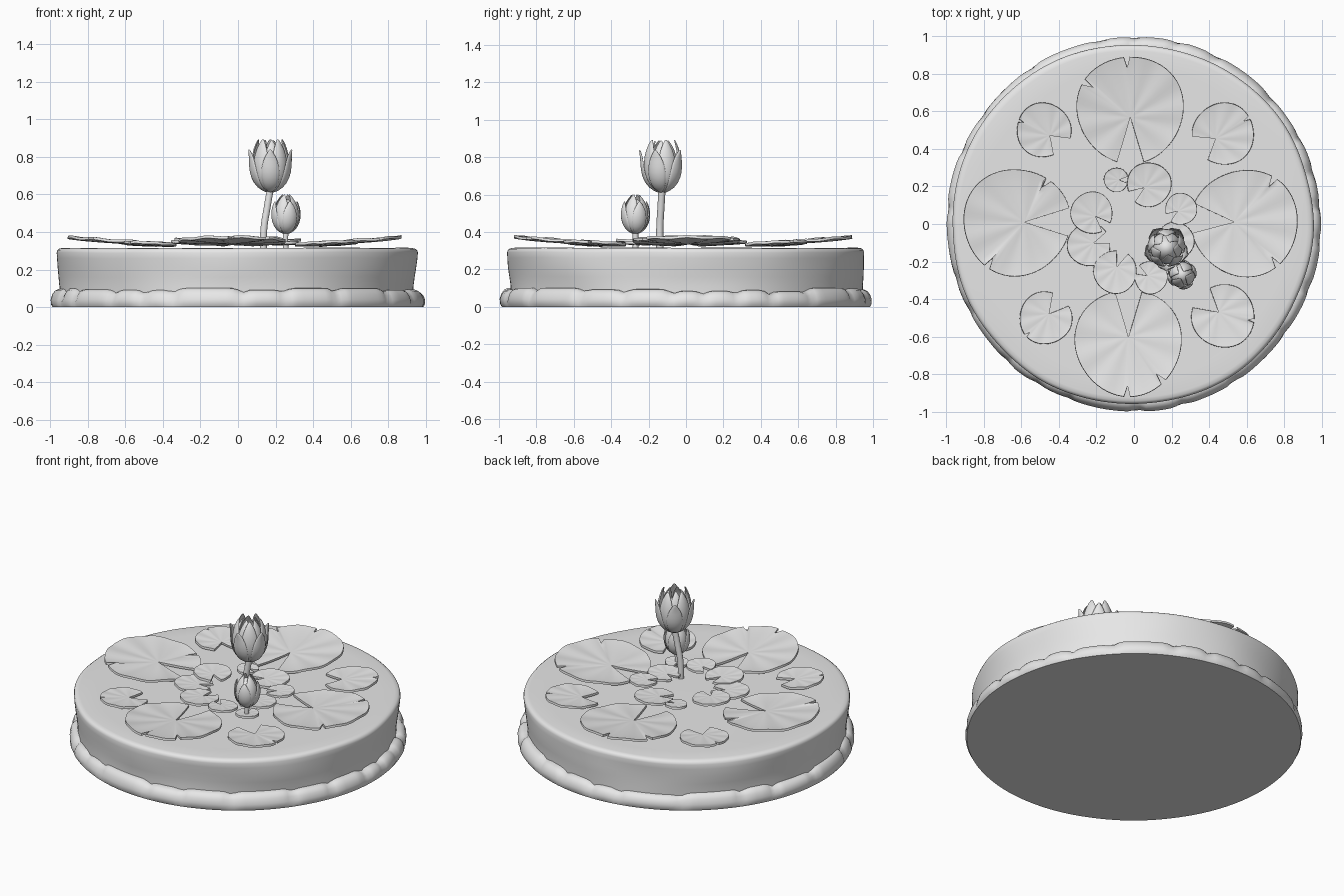
import bpy, bmesh, math, random
from mathutils import Vector, noise

if "Cube" in bpy.data.objects:
    bpy.data.objects.remove(bpy.data.objects["Cube"])

random.seed(4)
TAU = 2 * math.pi
TOP = 0.315  # height of the water surface

grey = bpy.data.materials.new("plain grey")
grey.diffuse_color = (0.8, 0.8, 0.8, 1)
grey.use_nodes = True
grey.node_tree.nodes["Principled BSDF"].inputs["Base Color"].default_value = grey.diffuse_color


def finish(name, bm, mods=(), angle=40):
    """Turn a bmesh into a shaded object and apply its modifiers."""
    bmesh.ops.remove_doubles(bm, verts=bm.verts[:], dist=1e-5)
    bmesh.ops.recalc_face_normals(bm, faces=bm.faces[:])
    me = bpy.data.meshes.new(name)
    bm.to_mesh(me)
    bm.free()
    ob = bpy.data.objects.new(name, me)
    bpy.context.collection.objects.link(ob)
    me.materials.append(grey)
    bpy.ops.object.select_all(action='DESELECT')
    ob.select_set(True)
    bpy.context.view_layer.objects.active = ob
    for kind, settings in mods:
        m = ob.modifiers.new(kind.title(), kind)
        for k, v in settings.items():
            setattr(m, k, v)
        bpy.ops.object.modifier_apply(modifier=m.name)
    bpy.ops.object.shade_smooth_by_angle(angle=math.radians(angle))
    return ob


def grid_faces(bm, rows, closed=False):
    n = len(rows[0])
    for a, b in zip(rows, rows[1:]):
        for i in range(n if closed else n - 1):
            j = (i + 1) % n
            bm.faces.new((a[i], a[j], b[j], b[i]))


def lathe(name, profile, shape, bottom=False, top=False, n=192):
    """Revolve a profile; shape(r, z, angle) returns the uneven point."""
    bm = bmesh.new()
    rows = [[bm.verts.new(shape(r, z, TAU * i / n)) for i in range(n)] for r, z in profile]
    grid_faces(bm, rows, True)
    if bottom:
        bm.faces.new(rows[0])
    if top:
        bm.faces.new(rows[-1])
    return finish(name, bm, angle=50)


# stone rim: long rounded stones separated by shallow grooves
seams, a = [], 0.1
while a < TAU:
    seams.append((a, random.uniform(-0.012, 0.01)))
    a += random.uniform(0.16, 0.42)


def rim_shape(r, z, ang):
    d = min(abs((ang - s + math.pi) % TAU - math.pi) for s, _ in seams)
    lift = [h for s, h in seams if s <= ang]
    lift = lift[-1] if lift else seams[-1][1]
    groove = math.exp(-(d / 0.03) ** 2)
    wob = noise.noise(Vector((3 * math.cos(ang), 3 * math.sin(ang), z * 8)))
    k = min(z / 0.04, 1)
    r += -0.014 * groove * k + 0.008 * wob * (0.3 + 0.7 * k)
    z = z + (lift - 0.014 * groove) * max(0, z - 0.03) / 0.06
    return (r * math.cos(ang), r * math.sin(ang), z)


lathe("stone_rim", [(0.985, 0), (0.994, 0.015), (0.995, 0.04), (0.986, 0.066),
                    (0.972, 0.084), (0.955, 0.092), (0.925, 0.093)], rim_shape, bottom=True)


# pond drum: gently uneven wall with a rounded top edge
def drum_shape(r, z, ang):
    c, s = math.cos(ang), math.sin(ang)
    wob = noise.noise(Vector((2.2 * c + 5, 2.2 * s, z * 5)))
    edge = min(max((r - 0.85) / 0.1, 0), 1)
    r += 0.01 * wob * edge
    z += 0.006 * edge * noise.noise(Vector((2 * c, 2 * s + 9, 0)))
    return (r * c - 0.008, r * s, z)


lathe("pond_drum", [(0.942, 0.03), (0.943, 0.11), (0.948, 0.16), (0.953, 0.21), (0.957, 0.26),
                    (0.959, 0.29), (0.955, 0.304), (0.944, 0.312), (0.925, TOP), (0.83, TOP)],
      drum_shape, top=True)


def lily_pad(name, x, y, r, notch, half, nicks=(), tilt=0.07, z0=0.318, depth=0.9):
    """Round leaf with a wedge notch, small rim nicks and faint veins."""
    angs = [(notch + half + (TAU - 2 * half) * i / 56, 1.0) for i in range(57)]
    for k in nicks:
        k = notch + (k - notch) % TAU
        angs = [p for p in angs if abs(p[0] - k) > 0.075]
        angs += [(k - 0.06, 1.0), (k, 0.8), (k + 0.05, 1.0)]
    angs.sort()
    out = Vector((x, y)).normalized()
    tip = Vector((math.cos(notch), math.sin(notch))) * r * (1 - depth)
    bm = bmesh.new()
    rows = []
    for f in (0.0, 0.25, 0.5, 0.75, 0.92, 1.0):
        row = []
        for ang, k in angs:
            wave = 1 + 0.02 * math.sin(3 * ang + x * 9)
            end = Vector((math.cos(ang), math.sin(ang))) * r * k * wave
            p = tip.lerp(end, f)
            z = z0 + tilt * (p.dot(out) + r) + r * 0.012 * f * math.cos(9 * ang)
            z += r * 0.03 * (f ** 4)
            row.append(bm.verts.new((x + p.x, y + p.y, z)))
        rows.append(row)
    grid_faces(bm, rows)
    bmesh.ops.remove_doubles(bm, verts=bm.verts[:], dist=1e-5)
    bmesh.ops.recalc_face_normals(bm, faces=bm.faces[:])
    if sum(f.normal.z for f in bm.faces) < 0:
        bmesh.ops.reverse_faces(bm, faces=bm.faces[:])
    finish(name, bm, [('SOLIDIFY', dict(thickness=0.014, offset=1))])


D = math.radians
# four large pads, notches facing the middle
lily_pad("large_pad_back", -0.02, 0.61, 0.285, D(-90), 0.25, (D(94), D(150)), depth=0.85)
lily_pad("large_pad_front", -0.03, -0.63, 0.285, D(90), 0.26, (D(-91), D(-48)), depth=0.9)
lily_pad("large_pad_left", -0.625, 0.01, 0.285, D(0), 0.26, (D(53), D(-123)), depth=0.85)
lily_pad("large_pad_right", 0.59, 0.005, 0.285, D(175), 0.28, (D(57), D(-52)), depth=0.8)
# four medium pads between them
lily_pad("medium_pad_back_left", -0.48, 0.50, 0.145, D(-43), 0.45, (D(160),), 0.06, depth=0.7)
lily_pad("medium_pad_back_right", 0.475, 0.48, 0.165, D(212), 0.47, (D(32),), 0.06, depth=0.7)
lily_pad("medium_pad_front_right", 0.475, -0.49, 0.168, D(140), 0.42, (D(-8),), 0.06, depth=0.8)
lily_pad("medium_pad_front_left", -0.47, -0.50, 0.14, D(51), 0.4, (D(222),), 0.06, depth=0.8)
# overlapping small pads around the middle
small = [(-0.095, 0.235, 0.065, 0, 0.335), (0.08, 0.21, 0.118, 215, 0.325),
         (-0.225, 0.06, 0.112, -45, 0.34), (-0.24, -0.11, 0.115, 20, 0.327),
         (-0.10, -0.255, 0.115, 70, 0.332), (0.09, -0.285, 0.088, 150, 0.338),
         (0.25, 0.08, 0.085, 215, 0.34), (0.22, -0.09, 0.10, 170, 0.328),
         (0.25, -0.26, 0.07, 120, 0.327)]
for i, (x, y, r, d, z) in enumerate(small):
    lily_pad(f"small_pad_{i + 1}", x, y, r, D(d), 0.28, (), 0.05, z, 0.75)


def stem(name, points, radius):
    cu = bpy.data.curves.new(name, 'CURVE')
    cu.dimensions = '3D'
    cu.bevel_depth = radius
    cu.bevel_resolution = 3
    cu.use_fill_caps = True
    sp = cu.splines.new('BEZIER')
    sp.bezier_points.add(len(points) - 1)
    for b, p in zip(sp.bezier_points, points):
        b.co = p
        b.handle_left_type = b.handle_right_type = 'AUTO'
    cu.materials.append(grey)
    bpy.context.collection.objects.link(bpy.data.objects.new(name, cu))


def petal_ring(name, base, size, count, turn, radii, heights, width):
    """Ring of cupped pointed petals following a radius and height profile."""
    bm = bmesh.new()
    for k in range(count):
        mid = turn + TAU * k / count
        rows = []
        for r, h, w in zip(radii, heights, (0.25, 0.7, 1.0, 0.95, 0.6, 0.06)):
            row = []
            for s in (-1, -0.5, 0, 0.5, 1):
                ang = mid + s * w * width / max(r, 0.05)
                rr = r * (1 - 0.05 * s * s)
                row.append(bm.verts.new((base[0] + size * rr * math.cos(ang),
                                         base[1] + size * rr * math.sin(ang),
                                         base[2] + size * h)))
            rows.append(row)
        grid_faces(bm, rows)
    finish(name, bm, [('SOLIDIFY', dict(thickness=0.007 * size, offset=0)),
                      ('SUBSURF', dict(levels=1))], 60)


def core(name, base, size, r, h):
    bm = bmesh.new()
    bmesh.ops.create_uvsphere(bm, u_segments=20, v_segments=12, radius=1)
    for v in bm.verts:
        v.co = Vector(base) + size * Vector((v.co.x * r, v.co.y * r, h * (1 + v.co.z)))
    finish(name, bm)


# open flower
fb = (0.172, -0.128, 0.61)
stem("flower_stem", [(0.135, -0.14, 0.30), (0.138, -0.14, 0.42), (0.155, -0.134, 0.53), (0.172, -0.128, 0.63)], 0.019)
petal_ring("flower_outer_petals", fb, 1, 5, D(-90), (0.015, 0.07, 0.105, 0.114, 0.114, 0.122),
           (0, 0.025, 0.08, 0.14, 0.19, 0.23), 0.056)
petal_ring("flower_middle_petals", fb, 1, 5, D(-54), (0.015, 0.065, 0.098, 0.104, 0.09, 0.066),
           (0.005, 0.03, 0.085, 0.16, 0.235, 0.285), 0.062)
petal_ring("flower_inner_petals", fb, 1, 5, D(-80), (0.015, 0.06, 0.085, 0.085, 0.068, 0.035),
           (0.01, 0.035, 0.09, 0.165, 0.23, 0.28), 0.06)
core("flower_heart", fb, 1, 0.07, 0.11)

# closed bud
bb = (0.255, -0.27, 0.39)
stem("bud_stem", [(0.255, -0.27, 0.30), (0.252, -0.27, 0.35), (0.255, -0.27, 0.41)], 0.015)
petal_ring("bud_outer_petals", bb, 0.74, 4, D(-70), (0.015, 0.068, 0.1, 0.108, 0.1, 0.085),
           (0, 0.025, 0.08, 0.14, 0.195, 0.235), 0.064)
petal_ring("bud_inner_petals", bb, 0.74, 4, D(-25), (0.015, 0.06, 0.092, 0.096, 0.07, 0.025),
           (0.005, 0.03, 0.085, 0.16, 0.235, 0.285), 0.07)
core("bud_heart", bb, 0.74, 0.08, 0.125)
